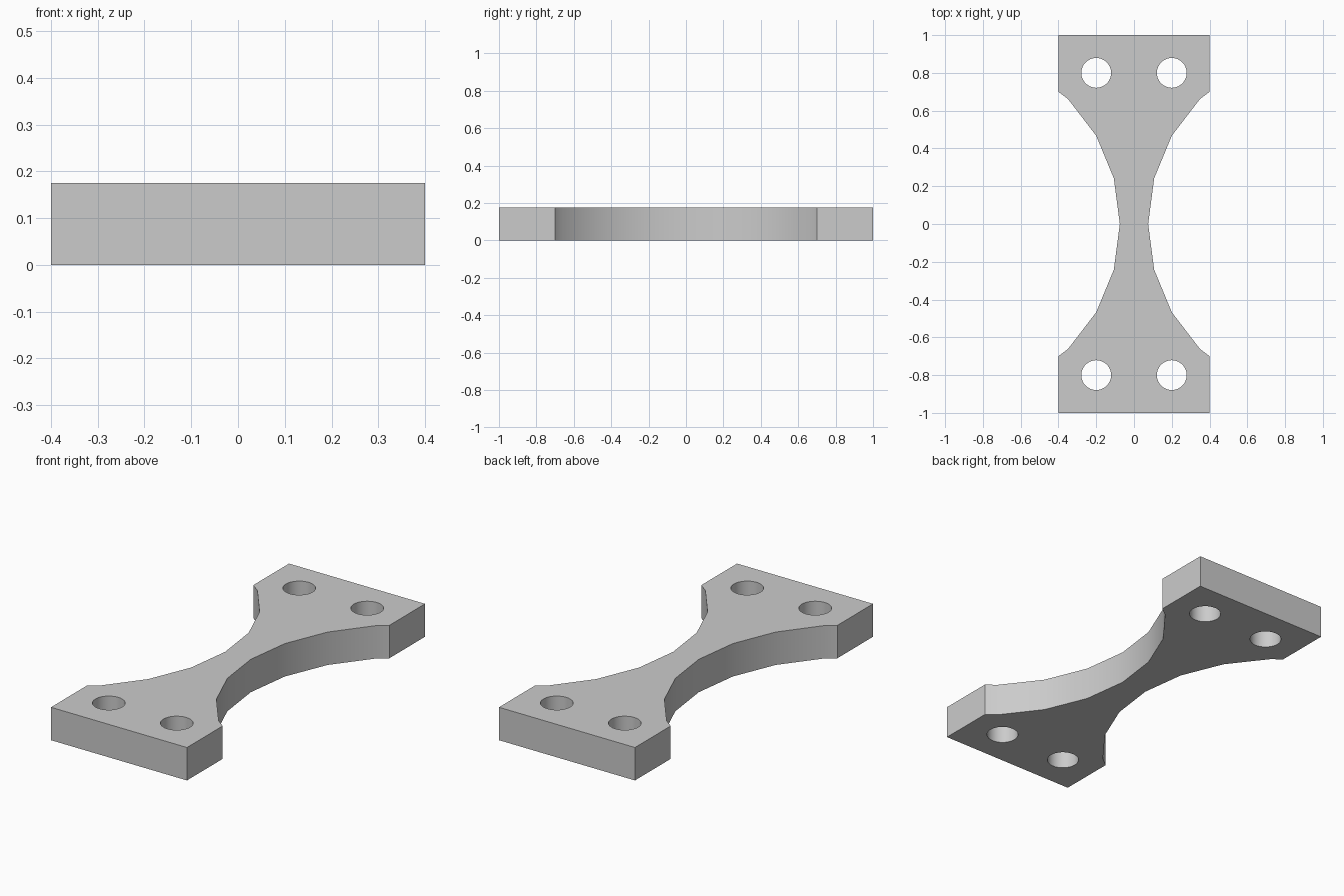
import bpy, bmesh
from math import sin, cos, radians

cube = bpy.data.objects.get("Cube")
if cube:
    bpy.data.objects.remove(cube, do_unlink=True)

HALF_W, HALF_L, HEIGHT = 0.4, 1.0, 0.175
WAIST, ARC_R = 0.075, 0.935
HOLE_R, HOLE_X, HOLE_Y = 0.079, 0.2, 0.8

grey = bpy.data.materials.new("plain grey")
grey.use_nodes = True
colour = (0.6, 0.6, 0.6, 1)
grey.diffuse_color = colour
grey.node_tree.nodes["Principled BSDF"].inputs["Base Color"].default_value = colour

# Outline: faceted waist arc, clipped where it meets the straight side
arc = [(WAIST + ARC_R * (1 - cos(radians(a))), ARC_R * sin(radians(a)))
       for a in (0, 15, 30, 45)]
quarter = arc + [(HALF_W, 0.7), (HALF_W, HALF_L)]
right_half = [(x, -y) for x, y in quarter[:0:-1]] + quarter
outline = right_half + [(-x, y) for x, y in reversed(right_half)]

# Plate: extruded outline
bm = bmesh.new()
base = bm.faces.new([bm.verts.new((x, y, 0)) for x, y in outline])
top = bmesh.ops.extrude_face_region(bm, geom=[base])["geom"]
bmesh.ops.translate(bm, vec=(0, 0, HEIGHT),
                    verts=[v for v in top if isinstance(v, bmesh.types.BMVert)])
bmesh.ops.recalc_face_normals(bm, faces=bm.faces)
mesh = bpy.data.meshes.new("waisted_plate")
bm.to_mesh(mesh)
bm.free()
plate = bpy.data.objects.new("waisted_plate", mesh)
bpy.context.collection.objects.link(plate)
mesh.materials.append(grey)

# Bolt holes: one at each corner
bpy.context.view_layer.objects.active = plate
for sx in (-1, 1):
    for sy in (-1, 1):
        bpy.ops.mesh.primitive_cylinder_add(
            vertices=32, radius=HOLE_R, depth=HEIGHT * 2,
            location=(sx * HOLE_X, sy * HOLE_Y, HEIGHT / 2))
        cutter = bpy.context.object
        cutter.name = "hole_cutter"
        cutter.data.materials.append(grey)
        cutter.hide_render = True
        bpy.context.view_layer.objects.active = plate
        cut = plate.modifiers.new("bolt_hole", 'BOOLEAN')
        cut.operation, cut.solver, cut.object = 'DIFFERENCE', 'EXACT', cutter
        bpy.ops.object.modifier_apply(modifier=cut.name)
        bpy.data.objects.remove(cutter, do_unlink=True)

# Smooth walls with sharp rims
bpy.ops.object.select_all(action='DESELECT')
plate.select_set(True)
bpy.ops.object.shade_smooth_by_angle(angle=radians(30))
